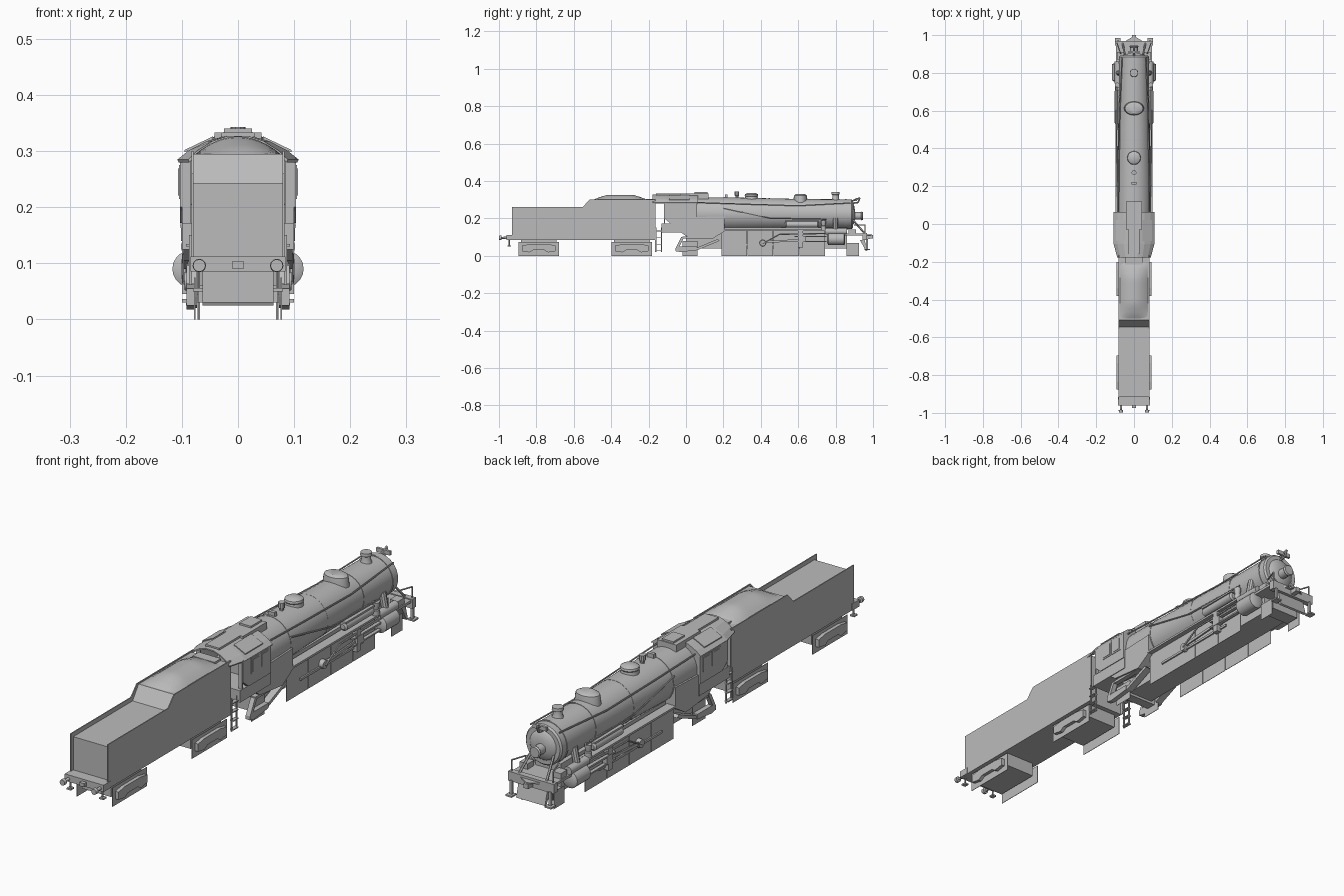
import bpy, bmesh, math
from mathutils import Vector

grey = bpy.data.materials.new("plain_grey")
grey.diffuse_color = (0.5, 0.5, 0.5, 1)


def finish(name, bm, smooth=False):
    bmesh.ops.recalc_face_normals(bm, faces=bm.faces)
    me = bpy.data.meshes.new(name)
    bm.to_mesh(me)
    bm.free()
    me.materials.append(grey)
    ob = bpy.data.objects.new(name, me)
    bpy.context.collection.objects.link(ob)
    if smooth:
        bpy.ops.object.select_all(action='DESELECT')
        ob.select_set(True)
        bpy.context.view_layer.objects.active = ob
        bpy.ops.object.shade_smooth_by_angle(angle=math.radians(35))
    return ob


def loft(name, rings, smooth=False):
    """Skin a closed solid through rings of equal point count."""
    bm = bmesh.new()
    vs = [[bm.verts.new(p) for p in r] for r in rings]
    n = len(rings[0])
    for a, b in zip(vs, vs[1:]):
        for i in range(n):
            bm.faces.new((a[i], a[(i + 1) % n], b[(i + 1) % n], b[i]))
    bm.faces.new(vs[0])
    bm.faces.new(vs[-1])
    return finish(name, bm, smooth)


def prism(name, yz, x0, x1):
    return loft(name, [[(x, y, z) for y, z in yz] for x in (x0, x1)])


def box(name, x0, x1, y0, y1, z0, z1):
    return prism(name, [(y0, z0), (y1, z0), (y1, z1), (y0, z1)], x0, x1)


def both(fn, name, *args):
    """Build an x-range part on both sides."""
    a, b, *rest = args if fn is box else (args[1], args[2])
    for s, side in ((1, "right"), (-1, "left")):
        if fn is box:
            box(f"{name}_{side}", s * a, s * b, *rest)
        else:
            prism(f"{name}_{side}", args[0], s * a, s * b)


def turned(name, origin, axis, prof, n=16, sx=1, sy=1):
    """Stack of circles (distance, radius) along an axis."""
    q = Vector((0, 0, 1)).rotation_difference(Vector(axis))
    o = Vector(origin)
    rings = [[o + q @ Vector((sx * r * math.cos(2 * math.pi * i / n),
                              sy * r * math.sin(2 * math.pi * i / n), d)) for i in range(n)]
             for d, r in prof]
    return loft(name, rings, True)


def pipe(name, pts, r=0.003, n=6):
    for i, (a, b) in enumerate(zip(pts, pts[1:])):
        d = Vector(b) - Vector(a)
        turned(f"{name}_{i}", a, d.normalized(), [(0, r), (d.length, r)], n)


def pipes(name, pts, r=0.003):
    for s, side in ((1, "right"), (-1, "left")):
        pipe(f"{name}_{side}", [(s * x, y, z) for x, y, z in pts], r)


# Tender: floor, tall side plates, sunken deck, slope and fuel heap
side = [(-.93, .085), (-.163, .085), (-.163, .30), (-.516, .30), (-.553, .26), (-.93, .26)]
both(prism, "tender_side", side, .079, .083)
prism("tender_tank", [(-.915, .085), (-.175, .085), (-.175, .295), (-.507, .295),
                      (-.545, .243), (-.915, .243)], -.079, .079)
box("tender_rear_platform", -.085, .085, -.96, -.915, .085, .112)
box("tender_front_locker", -.048, .048, -.215, -.175, .25, .303)
bm = bmesh.new()
bmesh.ops.create_grid(bm, x_segments=12, y_segments=16, size=1)
for v in bm.verts:
    u, w = v.co.x, v.co.y
    v.co = (u * .078, -.352 + w * .152, .293 + .033 * (1 - u * u) * min(1, 1.8 * (1 - abs(w))) ** .7)
finish("fuel_heap", bm, True)

# Tender trucks: wheel plates, shaped side frames, centre block
for i, c in enumerate((-.787, -.29)):
    both(box, f"truck_wheels_{i}", .076, .078, c - .109, c + .109, .0, .075)
    frame = [(-.09, .025), (-.05, .018), (-.03, .03), (.03, .03), (.05, .018), (.09, .025),
             (.09, .055), (.05, .062), (-.05, .062), (-.09, .055)]
    both(prism, f"truck_frame_{i}", [(c + y, z) for y, z in frame], .078, .092)
    box(f"truck_block_{i}", -.063, .063, c - .095, c + .095, .03, .085)

# Rear buffers, coupling and steps
for s in (1, -1):
    turned("buffer", (s * .069, -.95, .096), (0, -1, 0),
           [(0, .007), (.035, .005), (.036, .012), (.049, .011)], 12)
    box("rear_step", s * .062, s * .08, -.955, -.935, .05, .056)
    pipe("rear_step_bar", [(s * .07, -.945, .09), (s * .07, -.945, .05)])
box("rear_coupling", -.01, .01, -.975, -.95, .09, .104)

# Boarding ladders between tender and cab
for s in (1, -1):
    for y in (-.162, -.13):
        box("ladder_rail", s * .082, s * .087, y - .003, y + .003, .02, .15)
    for k in range(4):
        box("ladder_rung", s * .078, s * .093, -.162, -.13, .025 + k * .035, .029 + k * .035)

# Cab: side walls with inset windows, end walls, floor
both(prism, "cab_side", [(-.115, .20), (-.08, .172), (.06, .172), (.06, .288), (-.115, .288)], .096, .103)
for y0 in (-.065, -.008):
    both(box, "cab_window_frame", .103, .105, y0, y0 + .05, .215, .275)
    both(box, "cab_window_pane", .105, .1065, y0 + .006, y0 + .044, .221, .269)
both(box, "cab_back_post", .084, .1, -.117, -.112, .17, .285)
arch = [(.103, .172), (.103, .288), (.085, .30), (.05, .316), (.02, .323)]
arch += [(-x, z) for x, z in reversed(arch)]
loft("cab_front_wall", [[(x, y, z) for x, z in arch] for y in (.05, .06)])
box("cab_floor", -.1, .1, -.13, .06, .125, .172)
both(prism, "cab_apron", [(-.115, .20), (.05, .20), (.05, .125), (-.03, .125)], .09, .1)
box("backhead", -.07, .07, -.02, .05, .17, .29)

# Cab roof: curved shell narrowing over the tender
out = [(.108, .285), (.088, .301), (.055, .318), (.022, .327)]
out += [(-x, z) for x, z in reversed(out)]
shell = out + [(x * .98, z - .005) for x, z in reversed(out)]
loft("cab_roof", [[(x * k, y, z) for x, z in shell] for y, k in ((-.178, .82), (-.105, 1), (.063, 1))])
box("roof_hatch", -.03, .03, -.16, -.02, .325, .333)
box("roof_vent", -.042, .042, -.03, .12, .305, .333)
box("roof_vent_cap", -.025, .025, .045, .115, .332, .34)
for s in (1, -1):
    rail = [(s * .045, .326), (s * .095, .302), (s * .095, .298), (s * .045, .32)]
    loft("roof_panel", [[(x, y, z) for x, z in rail] for y in (-.09, .02)])

# Boiler: tapered barrel, smokebox and bands
turned("boiler", (0, .05, .222), (0, 1, 0),
       [(0, .091), (.15, .091), (.45, .084), (.6, .081), (.835, .08), (.842, .074)], 32)
for y in (.2, .44, .67, .85):
    turned("boiler_band", (0, y, .222), (0, 1, 0), [(0, .0925 if y < .3 else .086 if y < .5 else .0825),
           (.008, .0925 if y < .3 else .086 if y < .5 else .0825)], 32)
turned("smokebox_door", (0, .89, .222), (0, 1, 0), [(0, .06), (.008, .052), (.014, .02)], 24)
turned("headlight", (0, .89, .213), (0, 1, 0), [(0, .02), (.045, .02), (.05, .024), (.056, .02)])

# Domes, chimney, whistle and valves on top
turned("steam_dome", (0, .35, .295), (0, 0, 1), [(0, .036), (.022, .033), (.026, .036), (.034, .034), (.042, .02)], 20)
turned("sand_dome", (0, .612, .285), (0, 0, 1), [(0, .038), (.025, .036), (.038, .034), (.045, .024)], 20, 1.4, 1)
turned("chimney", (0, .80, .29), (0, 0, 1), [(0, .026), (.018, .018), (.035, .017), (.038, .022), (.05, .021)])
turned("whistle", (0, .272, .30), (0, 0, 1), [(0, .008), (.02, .008), (.022, .013), (.043, .013)], 10)
box("safety_valve", -.014, .014, .208, .222, .30, .328)
pipe("bell_bracket", [(0, .88, .29), (0, .93, .31), (0, .92, .285), (0, .88, .28)], .005)
box("bell_bracket_bar", -.03, .03, .905, .915, .292, .308)

# Boiler handrails and side pipework
pipes("handrail", [(.082, .06, .285), (.08, .3, .277), (.075, .6, .268), (.063, .88, .283)])
pipes("lower_pipe", [(.09, .2, .255), (.092, .45, .2), (.09, .75, .195)])

# Firebox and running boards
both(prism, "firebox", [(.0, .205), (.205, .212), (.205, .13), (.14, .09), (.0, .105), (-.06, .15)], .045, .097)
both(box, "running_board", .06, .098, .2, .78, .132, .14)
both(box, "air_tank_shelf", .075, .1, .53, .71, .183, .19)
for s in (1, -1):
    turned("air_tank", (s * .086, .53, .168), (0, 1, 0), [(0, .01), (.006, .017), (.174, .017), (.18, .01)])
    turned("feed_pump", (s * .088, .735, .14), (0, 0, 1), [(0, .014), (.02, .014), (.022, .01), (.04, .014), (.05, .014)], 12)

# Chassis and driving wheel plates
box("main_frame", -.055, .055, .0, .86, .04, .15)
for k in range(4):
    y = .19 + k * .139
    both(box, "driving_wheels", .076, .078, y, y + .136, .0, .132)

# Motion: rods, crosshead, slide bars, valve gear
both(box, "coupling_rod", .08, .086, .27, .66, .055, .064)
both(prism, "main_rod", [(.4, .066), (.4, .078), (.62, .09), (.62, .08)], .087, .093)
both(box, "slide_bar", .086, .1, .58, .75, .1, .107)
both(box, "lower_slide_bar", .086, .1, .58, .75, .073, .079)
both(box, "crosshead", .083, .102, .6, .64, .073, .107)
both(box, "valve_gear_bracket", .08, .1, .6, .625, .045, .132)
pipes("valve_rod", [(.095, .41, .065), (.095, .5, .115), (.095, .77, .12)], .004)
for s in (1, -1):
    turned("wheel_crank", (s * .078, .41, .068), (s, 0, 0), [(0, .018), (.017, .016)], 12)
    turned("cylinder", (s * .084, .755, .09), (0, 1, 0),
           [(0, .022), (.006, .033), (.09, .033), (.096, .022)], 20)
    turned("steam_chest", (s * .085, .745, .13), (0, 1, 0), [(0, .017), (.115, .017)])
    pipe("steam_pipe", [(s * .084, .80, .13), (s * .07, .80, .2)], .014, 10)

# Trailing truck: wheel plates and open side frame
both(box, "trailing_wheels", .07, .072, -.02, .062, .0, .08)
both(prism, "trailing_beam", [(-.056, .025), (-.056, .04), (-.03, .05), (.06, .05), (.06, .03), (-.03, .02)], .073, .092)
both(prism, "trailing_brace", [(.06, .03), (.06, .044), (.17, .09), (.18, .08)], .06, .088)
both(prism, "trailing_strut", [(-.056, .04), (-.04, .04), (-.01, .1), (-.025, .1)], .073, .092)
both(box, "trailing_top_bar", .07, .09, -.02, .12, .092, .102)
box("trailing_axle", -.07, .07, -.0, .04, .03, .06)

# Front end: leading wheel plates, deck, beam, braces, steps, coupler
both(box, "leading_wheels", .068, .07, .858, .925, .0, .068)
box("leading_truck", -.062, .062, .86, .92, .03, .06)
box("front_deck", -.095, .095, .84, .95, .108, .118)
box("front_beam", -.1, .1, .945, .968, .085, .122)
prism("pilot_plate", [(.93, .085), (.955, .085), (.97, .028), (.962, .025)], -.063, .063)
prism("front_coupler", [(.96, .09), (1.0, .092), (1.0, .11), (.96, .112)], -.01, .01)
loft("front_apron", [[(-.06, .96, z), (.06, .96, z), (0, .995, z)] for z in (.108, .113)])
pipes("front_brace", [(.045, .885, .2), (.06, .955, .12)], .005)
for s in (1, -1):
    box("front_step", s * .072, s * .1, .955, .985, .03, .036)
    box("front_step_bar", s * .08, s * .09, .962, .972, .035, .09)
    pipe("front_post", [(s * .09, .958, .12), (s * .09, .958, .165), (s * .07, .9, .165)])
    box("front_box", s * .055, s * .09, .87, .91, .118, .14)
